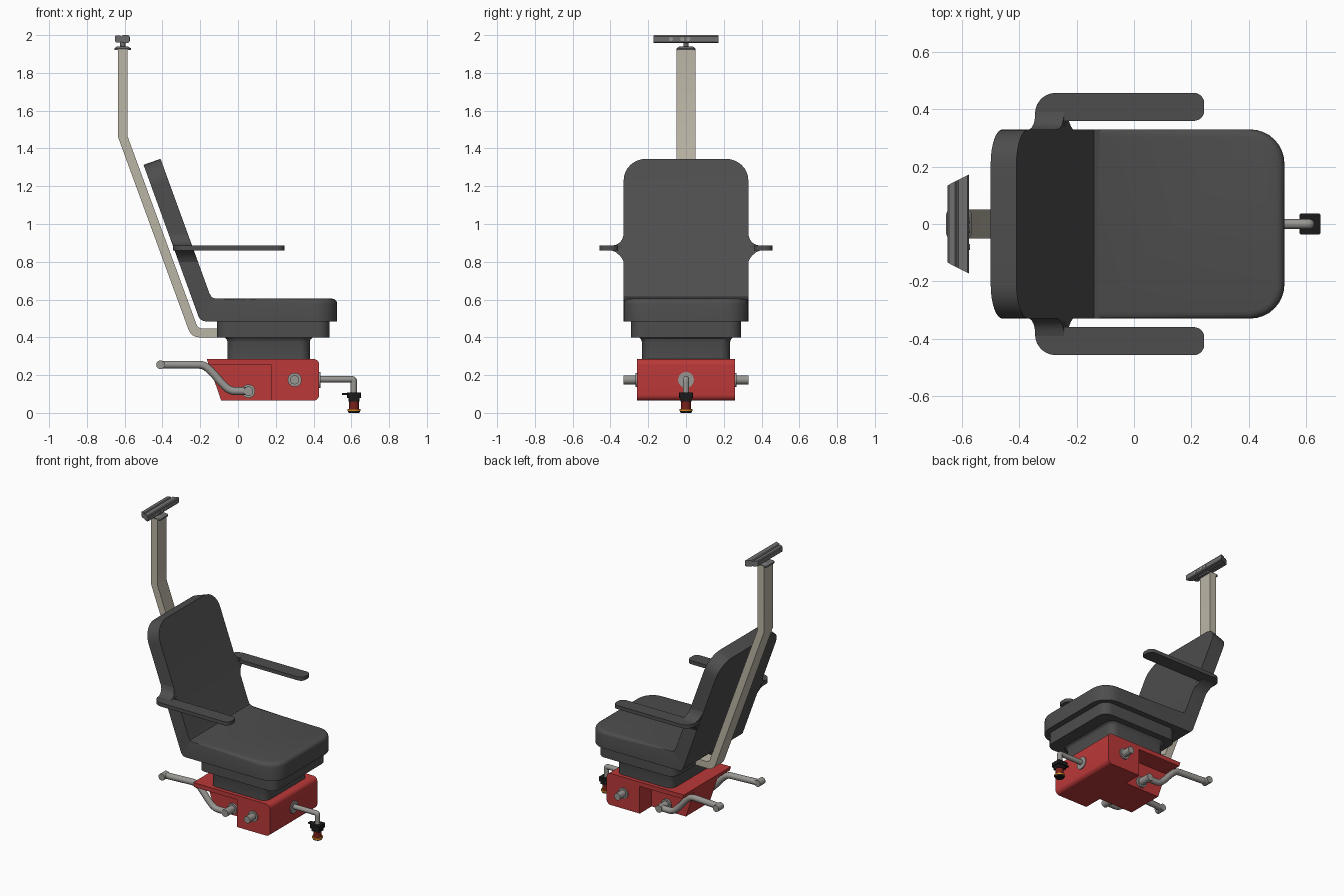
import bpy, bmesh, math
from mathutils import Vector

if "Cube" in bpy.data.objects:
    bpy.data.objects.remove(bpy.data.objects["Cube"])


def material(name, rgb):
    m = bpy.data.materials.new(name)
    m.diffuse_color = (*rgb, 1)
    m.use_nodes = True
    m.node_tree.nodes["Principled BSDF"].inputs["Base Color"].default_value = m.diffuse_color
    return m


DARK = material("upholstery", (0.075, 0.075, 0.075))
RED = material("red_paint", (0.5, 0.04, 0.04))
BEIGE = material("beige_post", (0.5, 0.46, 0.38))
STEEL = material("steel", (0.32, 0.31, 0.29))
BLACK = material("black", (0.01, 0.01, 0.01))
GREY = material("sensor_grey", (0.16, 0.16, 0.16))
MAROON = material("maroon", (0.2, 0.015, 0.01))
ORANGE = material("orange", (0.7, 0.22, 0.02))


def finish(ob, mat):
    ob.data.materials.clear()
    ob.data.materials.append(mat)
    bpy.ops.object.select_all(action='DESELECT')
    ob.select_set(True)
    bpy.context.view_layer.objects.active = ob
    bpy.ops.object.shade_smooth_by_angle(angle=math.radians(32))
    return ob


def from_bm(name, bm, mat):
    bmesh.ops.recalc_face_normals(bm, faces=bm.faces)
    me = bpy.data.meshes.new(name)
    bm.to_mesh(me)
    bm.free()
    ob = bpy.data.objects.new(name, me)
    bpy.context.collection.objects.link(ob)
    return finish(ob, mat)


def fillet(pts, n=6):
    """Round the corners of a polygon given as (x, y[, radius])."""
    out = []
    for i, p in enumerate(pts):
        c = Vector(p[:2])
        if len(p) < 3:
            out.append(c)
            continue
        u = (Vector(pts[i - 1][:2]) - c).normalized()
        v = (Vector(pts[(i + 1) % len(pts)][:2]) - c).normalized()
        half = u.angle(v) / 2
        d = p[2] / math.tan(half)
        o = c + (u + v).normalized() * p[2] / math.sin(half)
        for k in range(n + 1):
            w = (c + u * d - o).lerp(c + v * d - o, k / n).normalized()
            out.append(o + w * p[2])
    return out


def loft_bm(rings):
    bm = bmesh.new()
    loops = [[bm.verts.new(co) for co in r] for r in rings]
    n = len(loops[0])
    for a, b in zip(loops, loops[1:]):
        for i in range(n):
            bm.faces.new((a[i], a[(i + 1) % n], b[(i + 1) % n], b[i]))
    bm.faces.new(loops[0])
    bm.faces.new(loops[-1])
    bmesh.ops.recalc_face_normals(bm, faces=bm.faces)
    return bm


def prism_y(pts, h):
    p = fillet(pts)
    return loft_bm([[(q.x, y, q.y) for q in p] for y in (-h, h)])


def stack(name, sections, mat):
    """Rounded rectangles (x0, x1, half_y, radius, z) skinned upwards."""
    rings = []
    for x0, x1, h, r, z in sections:
        p = fillet([(x0, -h, r), (x1, -h, r), (x1, h, r), (x0, h, r)])
        rings.append([(q.x, q.y, z) for q in p])
    return from_bm(name, loft_bm(rings), mat)


def cyl(name, a, b, r, mat, n=24, r2=None):
    a, b = Vector(a), Vector(b)
    bpy.ops.mesh.primitive_cone_add(vertices=n, radius1=r, radius2=r if r2 is None else r2,
                                    depth=(b - a).length, location=(a + b) / 2,
                                    rotation=(b - a).to_track_quat('Z', 'Y').to_euler())
    ob = bpy.context.object
    ob.name = name
    return finish(ob, mat)


def tube(name, pts, r, mat):
    cu = bpy.data.curves.new(name, 'CURVE')
    cu.dimensions = '3D'
    cu.bevel_depth, cu.bevel_resolution, cu.use_fill_caps = r, 4, True
    sp = cu.splines.new('NURBS')
    sp.points.add(len(pts) - 1)
    for q, co in zip(sp.points, pts):
        q.co = (*co, 1)
    sp.order_u, sp.use_endpoint_u, sp.resolution_u = 3, True, 6
    ob = bpy.data.objects.new(name, cu)
    bpy.context.collection.objects.link(ob)
    bpy.ops.object.select_all(action='DESELECT')
    ob.select_set(True)
    bpy.context.view_layer.objects.active = ob
    bpy.ops.object.convert(target='MESH')
    return finish(bpy.context.object, mat)


# Red base: wide front block with top plate, narrow core at the rear
from_bm("base_housing", prism_y([(-.165, .285), (.43, .285, .03), (.43, .065, .03), (.175, .065),
                                 (.175, .255), (-.155, .255)], .26), RED)
from_bm("base_core", prism_y([(-.155, .26), (.2, .26), (.2, .066), (-.09, .066)], .13), RED)

# Column and seat pan
stack("seat_column", [(-.055, .38, .233, .05, .28), (-.055, .38, .233, .05, .375),
                      (-.06, .385, .238, .053, .39), (-.075, .4, .25, .06, .402)], DARK)
stack("seat_pan", [(-.11, .485, .29, .06, .40), (-.11, .485, .29, .06, .49)], DARK)

# Seat and backrest in one L-shaped body
bm = prism_y([(-.2, .485, .04), (.525, .485), (.525, .605), (-.12, .605), (-.14, .613), (-.152, .635),
              (-.41, 1.345), (-.5, 1.313)], .33)


def both(e, test):
    return all(test(v.co) for v in e.verts)


corners = [e for e in bm.edges if abs(e.verts[0].co.y - e.verts[1].co.y) < .01
           and (both(e, lambda c: c.x > .52) or both(e, lambda c: c.z > 1.3))]
bmesh.ops.bevel(bm, geom=corners, offset=.12, offset_type='OFFSET', segments=8,
                profile=.5, affect='EDGES')
rim = [e for e in bm.edges if both(e, lambda c: abs(c.z - .605) < .001)
       and e.calc_face_angle(0) > .7]
bmesh.ops.bevel(bm, geom=rim, offset=.028, offset_type='OFFSET', segments=4,
                profile=.5, affect='EDGES')
from_bm("seat_and_backrest", bm, DARK)

for s, side in ((-1, "right"), (1, "left")):
    # Armrest pad and its flared root on the backrest
    plan = fillet([(-.345, .34), (-.345, .457, .07), (.245, .457, .035), (.245, .36, .035),
                   (-.24, .36), (-.24, .34)])
    from_bm(side + "_armrest", loft_bm([[(p.x, s * p.y, z) for p in plan]
                                        for z in (.86, .885)]), DARK)
    rings = []
    for y, lo, hi in ((.31, .80, .945), (.33, .80, .945), (.337, .815, .92), (.35, .832, .902),
                      (.37, .85, .89), (.395, .861, .884)):
        rings.append([(x - .365 * (z - .87), s * y, z)
                      for x, z in ((-.338, lo), (-.238, lo), (-.238, hi), (-.338, hi))])
    from_bm(side + "_armrest_root", loft_bm(rings), DARK)
    # Side pin
    cyl(side + "_pin_flange", (.3, s * .25, .175), (.3, s * .268, .175), .037, STEEL)
    cyl(side + "_pin", (.3, s * .25, .175), (.3, s * .33, .175), .024, STEEL)
    # Curved rear lever with hub and outward tip
    cyl(side + "_lever_flange", (.055, s * .12, .115), (.055, s * .145, .115), .036, STEEL)
    cyl(side + "_lever_hub", (.055, s * .12, .115), (.055, s * .225, .115), .025, STEEL)
    tube(side + "_lever", [(.055, s * .2, .115), (.02, s * .2, .115), (-.04, s * .2, .115),
                           (-.085, s * .2, .155), (-.135, s * .2, .215), (-.18, s * .2, .255),
                           (-.24, s * .205, .255), (-.37, s * .215, .255),
                           (-.41, s * .22, .255)], .021, STEEL)
    cyl(side + "_lever_tip", (-.41, s * .2, .255), (-.41, s * .258, .255), .023, STEEL)

# Bent rear post
from_bm("rear_post", prism_y([(-.1, .40), (-.247, .40, .06), (-.635, 1.46), (-.635, 1.925),
                              (-.585, 1.925), (-.585, 1.465), (-.212, .447, .03), (-.1, .447)],
                             .05), BEIGE)

# Sensor bar on a small stand, grooved along its length and tapering to the rear
stack("sensor_foot", [(-.655, -.567, .049, .015, 1.92), (-.655, -.567, .049, .015, 1.93),
                      (-.638, -.584, .034, .012, 1.941)], GREY)
cyl("sensor_neck", (-.61, 0, 1.935), (-.61, 0, 1.967), .014, GREY)
prof = [(-.65, 1.965), (-.645, 1.96), (-.624, 1.96), (-.618, 1.966), (-.612, 1.958), (-.58, 1.958),
        (-.575, 1.963), (-.575, 1.993), (-.58, 2.0), (-.612, 2.0), (-.618, 1.993), (-.624, 1.999),
        (-.645, 1.999), (-.65, 1.994)]
from_bm("sensor_bar", loft_bm([[(x, s * (.135 + (x + .65) / .075 * .038), z) for x, z in prof]
                               for s in (-1, 1)]), GREY)
for i, (y, r) in enumerate(((-.08, .011), (-.02, .011), (.012, .011))):
    cyl(f"sensor_lens_{i + 1}", (-.58, y, 1.979), (-.572, y, 1.979), r, STEEL, 16)

# Front pipe with elbow
cyl("pipe_flange", (.42, 0, .175), (.436, 0, .175), .042, STEEL)
tube("front_pipe", [(.42, 0, .178), (.5, 0, .178), (.59, 0, .178), (.613, 0, .178),
                    (.613, 0, .155), (.613, 0, .09)], .017, STEEL)

# Hanging plunger unit at the pipe end
stack("unit_head", [(.578, .65, .036, .004, .08), (.578, .65, .036, .004, .108)], BLACK)
stack("unit_tab", [(.55, .6, .016, .003, .096), (.55, .6, .016, .003, .104)], BLACK)
stack("unit_collar", [(.585, .643, .029, .006, .06), (.585, .643, .029, .006, .085)], BLACK)
cyl("unit_body", (.614, 0, .018), (.614, 0, .065), .026, MAROON)
cyl("unit_ring", (.614, 0, .009), (.614, 0, .02), .034, ORANGE)
cyl("unit_foot", (.614, 0, 0), (.614, 0, .01), .028, BLACK, r2=.033)
